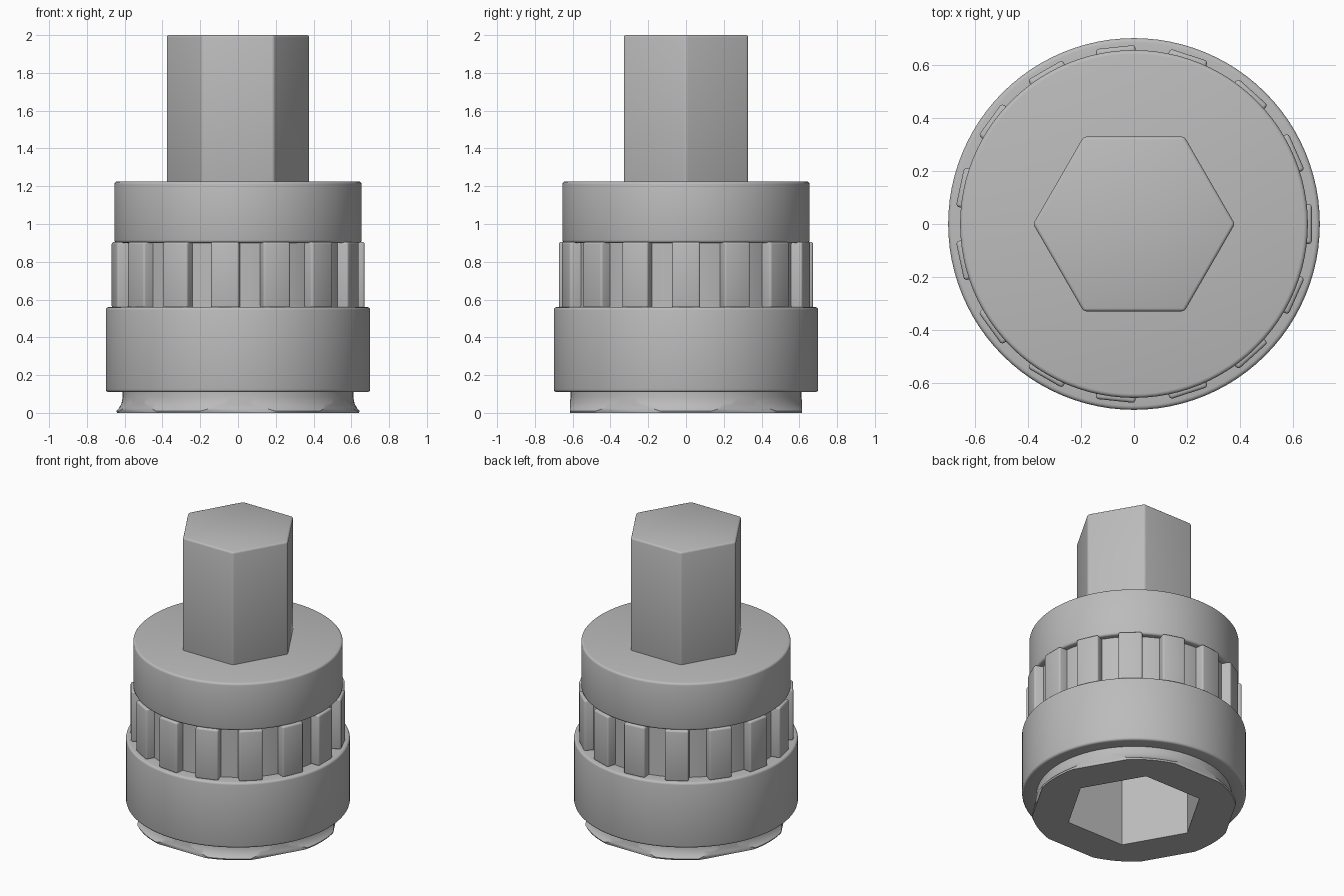
import bpy, bmesh, math
from mathutils import Matrix

cube = bpy.data.objects.get("Cube")
if cube:
    bpy.data.objects.remove(cube, do_unlink=True)

steel = bpy.data.materials.new("grey_steel")
steel.use_nodes = True
GREY = (0.5, 0.5, 0.5, 1)
steel.diffuse_color = GREY
steel.node_tree.nodes["Principled BSDF"].inputs["Base Color"].default_value = GREY


def add_object(name, bm):
    bmesh.ops.recalc_face_normals(bm, faces=bm.faces)
    mesh = bpy.data.meshes.new(name)
    bm.to_mesh(mesh)
    bm.free()
    mesh.materials.append(steel)
    obj = bpy.data.objects.new(name, mesh)
    bpy.context.collection.objects.link(obj)
    return obj


def lathe(name, profile, steps=96):
    """Solid of revolution from (radius, height) points, bottom to top."""
    bm = bmesh.new()
    rings = []
    for r, z in profile:
        rings.append([bm.verts.new((r * math.cos(a), r * math.sin(a), z))
                      for a in (math.tau * i / steps for i in range(steps))])
    for low, high in zip(rings, rings[1:]):
        for i in range(steps):
            j = (i + 1) % steps
            bm.faces.new((low[i], low[j], high[j], high[i]))
    bm.faces.new(rings[0])
    bm.faces.new(rings[-1])
    return add_object(name, bm)


def hex_prism(name, radius, bottom, top):
    bm = bmesh.new()
    bmesh.ops.create_cone(bm, cap_ends=True, segments=6, radius1=radius, radius2=radius,
                          depth=top - bottom,
                          matrix=Matrix.Translation((0, 0, (top + bottom) / 2)))
    # put the corners on the x axis
    v = bm.verts[:][0].co
    turn = -math.atan2(v.y, v.x)
    bmesh.ops.rotate(bm, verts=bm.verts, matrix=Matrix.Rotation(turn, 3, "Z"))
    return add_object(name, bm)


def activate(obj):
    bpy.ops.object.select_all(action="DESELECT")
    obj.select_set(True)
    bpy.context.view_layer.objects.active = obj


def combine(obj, tool, operation):
    activate(obj)
    mod = obj.modifiers.new("combine", "BOOLEAN")
    mod.operation, mod.object, mod.solver = operation, tool, "EXACT"
    bpy.ops.object.modifier_apply(modifier=mod.name)
    bpy.data.objects.remove(tool, do_unlink=True)


def bevel(obj, width, segments=3):
    activate(obj)
    mod = obj.modifiers.new("bevel", "BEVEL")
    mod.width, mod.segments = width, segments
    bpy.ops.object.modifier_apply(modifier=mod.name)


def rounded_band(radius, bottom, top, fillet=0.015):
    """Profile of a cylinder with softened rims."""
    arc = [(math.sin(t), math.cos(t)) for t in (math.pi / 2 * k / 3 for k in range(4))]
    low = [(radius - fillet + fillet * s, bottom + fillet - fillet * c) for s, c in arc]
    high = [(radius - fillet + fillet * s, top - fillet + fillet * c) for s, c in reversed(arc)]
    return low + high


# Body: lower collar, recessed grip core and upper collar in one turned piece
CORE = 0.615
body = lathe("body", rounded_band(0.70, 0.11, 0.56)
             + [(CORE, 0.56), (CORE, 0.90)]
             + rounded_band(0.655, 0.90, 1.225))

# Flared foot, trimmed by six flats so only the corners of the lip stand out
foot = lathe("foot", [(0.64, 0), (0.645, 0.01), (0.63, 0.025), (0.617, 0.05),
                      (0.611, 0.08), (0.611, 0.2)])
flats = hex_prism("foot_flats", 0.614 / math.cos(math.pi / 6), -0.1, 0.3)
combine(foot, flats, "INTERSECT")
combine(body, foot, "UNION")

# Hexagonal socket opening downwards
combine(body, hex_prism("socket_cutter", 0.435, -0.1, 0.8), "DIFFERENCE")

# Hexagonal drive shaft
shaft = hex_prism("drive_shaft", 0.38, 1.15, 2.0)
bevel(shaft, 0.012)

# Grip ribs around the core
RIBS = 15
ribs = []
for i in range(RIBS):
    bm = bmesh.new()
    size = Matrix.Diagonal((0.13, 0.15, 0.35, 1))
    place = Matrix.Rotation(math.tau * i / RIBS, 4, "Z") @ Matrix.Translation((0.605, 0, 0.73))
    bmesh.ops.create_cube(bm, size=1, matrix=place @ size)
    rib = add_object(f"grip_rib_{i + 1}", bm)
    bevel(rib, 0.012)
    ribs.append(rib)

for obj in [body, shaft] + ribs:
    activate(obj)
    bpy.ops.object.shade_smooth_by_angle(angle=math.radians(35))
